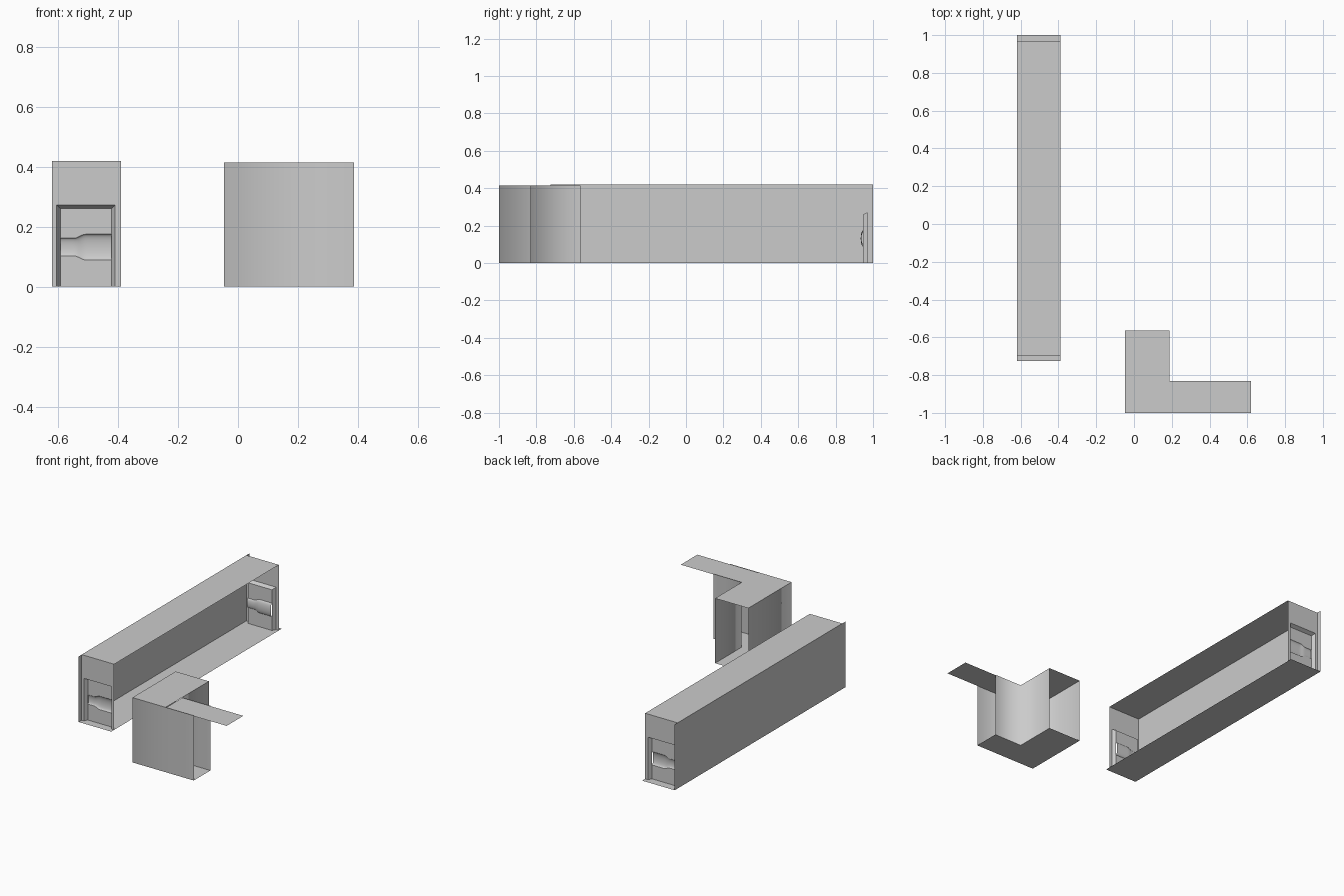
import bpy, math

if "Cube" in bpy.data.objects:
    bpy.data.objects.remove(bpy.data.objects["Cube"])

def make(name, verts, faces, smooth=None):
    """Sheet-metal part from points and faces; smooth = None, or an angle in degrees."""
    me = bpy.data.meshes.new(name)
    me.from_pydata(verts, [], faces)
    me.update()
    ob = bpy.data.objects.new(name, me)
    bpy.context.collection.objects.link(ob)
    if smooth:
        bpy.ops.object.select_all(action='DESELECT')
        ob.select_set(True)
        bpy.context.view_layer.objects.active = ob
        bpy.ops.object.shade_smooth_by_angle(angle=math.radians(smooth))
    return ob

def flat(name, outline, z):
    """Horizontal sheet with the given outline."""
    return make(name, [(x, y, z) for x, y in outline], [tuple(range(len(outline)))])

def wall(name, path, z0, z1, smooth=None):
    """Vertical sheet following a plan path."""
    n = len(path)
    verts = [(x, y, z) for z in (z0, z1) for x, y in path]
    return make(name, verts, [(i, i + 1, n + i + 1, n + i) for i in range(n - 1)], smooth)

def rect(x0, x1, y0, y1):
    return [(x0, y0), (x1, y0), (x1, y1), (x0, y1)]

# Long open channel
X0, X1, Y0, Y1, H = -0.62, -0.39, -0.725, 1.0, 0.42
INSET = 0.03
wall("channel_back", [(X0, Y0), (X0, Y1)], 0, H)
flat("channel_floor", rect(X0, X1, Y0, Y1), 0)
flat("channel_top", rect(X0, X1, Y0 + INSET, Y1 - INSET), H)

# End caps with a recessed panel and a bottleneck-shaped groove
def end_cap(name, y, inward):
    px0, px1, pz = -0.605, -0.41, 0.272
    d = 0.012
    # frame around the panel opening
    pts = [(X0, 0), (px0, 0), (px0, pz), (px1, pz), (px1, 0), (X1, 0), (X1, H), (X0, H)]
    make(name + "_frame", [(x, y, z) for x, z in pts],
         [(0, 1, 2, 7), (2, 3, 6, 7), (3, 4, 5, 6)])
    # slanted rim of the recess
    yi = y + inward * 0.023
    rim = [(px0, 0), (px0, pz), (px1, pz), (px1, 0)]
    inner = [(px0 + d, 0), (px0 + d, pz - d), (px1 - d, pz - d), (px1 - d, 0)]
    verts = [(x, y, z) for x, z in rim] + [(x, yi, z) for x, z in inner]
    make(name + "_rim", verts, [(i, i + 1, i + 5, i + 4) for i in range(3)])
    # panel rows follow the groove's changing radius
    cols, rows, zc = 20, 12, 0.132
    verts = []
    for i in range(cols + 1):
        x = px0 + d + (px1 - px0 - 2 * d) * i / cols
        t = min(1, max(0, (x + 0.545) / 0.035))
        r = 0.030 + 0.013 * t * t * (3 - 2 * t)
        verts.append((x, yi, 0))
        for j in range(rows + 1):
            a = math.pi * j / rows
            verts.append((x, yi + inward * 0.3 * r * math.sin(a), zc - r * math.cos(a)))
        verts.append((x, yi, pz - d))
    n = rows + 3
    make(name + "_panel", verts,
         [(i * n + j, (i + 1) * n + j, (i + 1) * n + j + 1, i * n + j + 1)
          for i in range(cols) for j in range(n - 1)], 40)

end_cap("front_cap", Y0 + INSET, 1)
end_cap("rear_cap", Y1 - INSET, -1)

# Corner piece: outer and inner walls, floor, half of the top
A, B, C = -0.047, 0.188, 0.387
F, G, K = -1.0, -0.832, -0.563
HC = 0.415
wall("corner_outer_wall", [(A, K), (A, F), (C, F)], 0, HC, 100)
wall("corner_inner_wall", [(B, K), (B, G), (C, G)], 0, HC, 100)
flat("corner_floor", [(A, F), (C, F), (C, G), (B, G), (B, K), (A, K)], 0)
flat("corner_top", rect(A, B, F, K), HC)

# Loose cover strip reaching past the corner piece
flat("cover_strip", rect(B, 0.62, F, G), 0.412)
